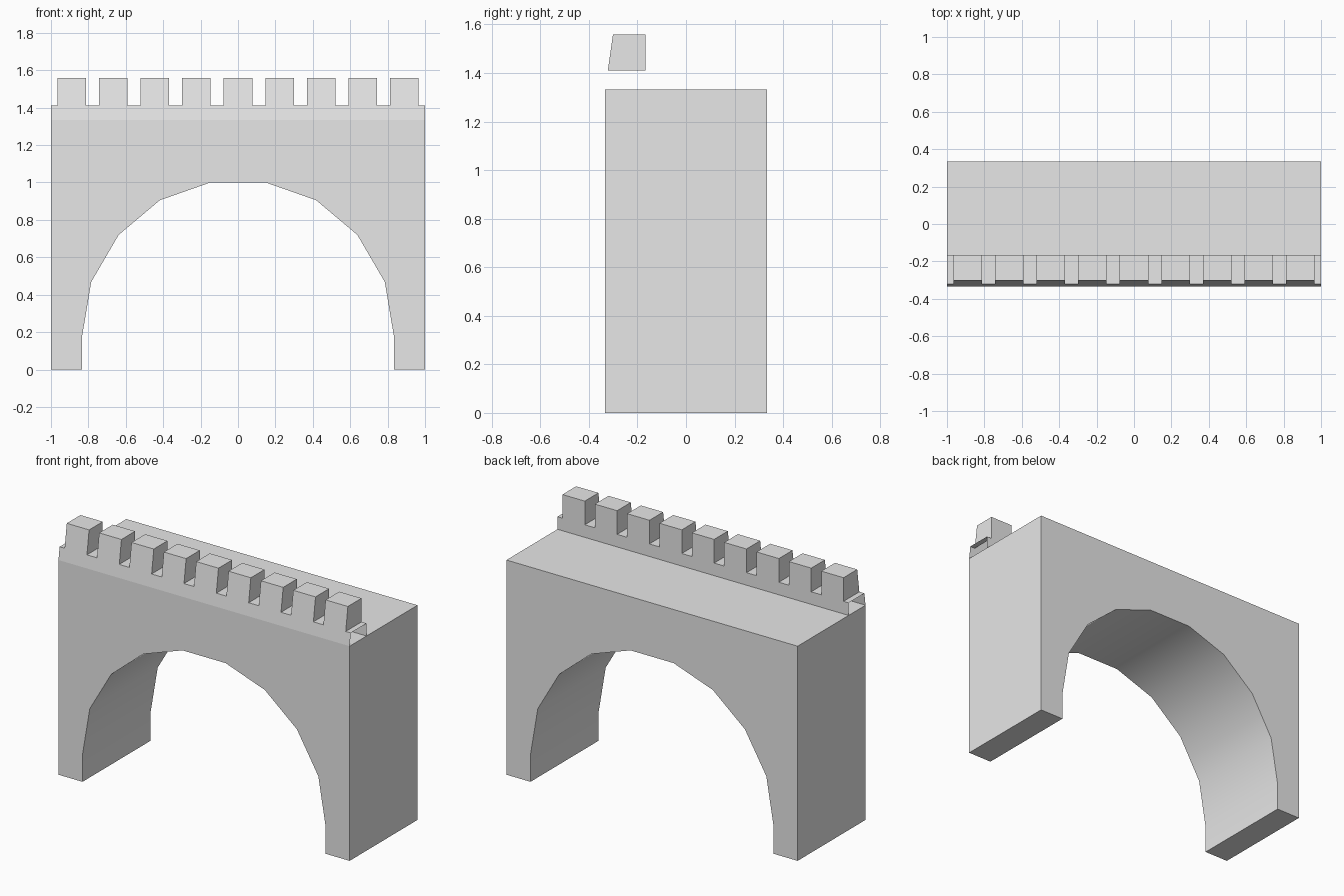
import bpy
import bmesh
from math import radians

cube = bpy.data.objects.get("Cube")
if cube:
    bpy.data.objects.remove(cube, do_unlink=True)

stone = bpy.data.materials.new("grey stone")
stone.use_nodes = True
colour = (0.8, 0.8, 0.8, 1)
stone.diffuse_color = colour
stone.node_tree.nodes["Principled BSDF"].inputs["Base Color"].default_value = colour

DEPTH, DECK, LEDGE, TOP = 0.333, 1.333, 1.411, 1.558
BACK = -0.167


def finish(bm, name):
    bmesh.ops.remove_doubles(bm, verts=bm.verts, dist=1e-5)
    mesh = bpy.data.meshes.new(name)
    bm.to_mesh(mesh)
    bm.free()
    mesh.materials.append(stone)
    obj = bpy.data.objects.new(name, mesh)
    bpy.context.collection.objects.link(obj)
    return obj


# Arched bridge body: mirrored outline extruded through its depth
half = [(0.148, 1.0), (0.418, 0.905), (0.638, 0.72), (0.785, 0.468),
        (0.835, 0.17), (0.835, 0), (1, 0), (1, DECK)]
outline = half + [(-x, z) for x, z in reversed(half)]
bm = bmesh.new()
face = bm.faces.new([bm.verts.new((x, -DEPTH, z)) for x, z in outline])
ext = bmesh.ops.extrude_face_region(bm, geom=[face])
verts = [g for g in ext["geom"] if isinstance(g, bmesh.types.BMVert)]
bmesh.ops.translate(bm, verts=verts, vec=(0, 2 * DEPTH, 0))
bmesh.ops.recalc_face_normals(bm, faces=bm.faces)
body = finish(bm, "arch_body")
bpy.ops.object.select_all(action="DESELECT")
body.select_set(True)
bpy.context.view_layer.objects.active = body
bpy.ops.object.shade_smooth_by_angle(angle=radians(30))

# Battlement: hollow strip with open ends, sloping front and nine merlons
front_low, front_mid, front_top = (-DEPTH, DECK), (-0.322, LEDGE), (-0.301, TOP)
back_top, back_mid, back_low = (BACK, TOP), (BACK, LEDGE), (BACK, DECK)
ledge_chain = [front_low, front_mid, back_mid, back_low]
merlon_chain = [front_low, front_mid, front_top, back_top, back_mid, back_low]
side = [front_mid, back_mid, back_top, front_top]

bm = bmesh.new()


def quad(points):
    bm.faces.new([bm.verts.new(p) for p in points])


def strip(x0, x1, chain):
    for p, q in zip(chain, chain[1:]):
        quad([(x0, *p), (x1, *p), (x1, *q), (x0, *q)])


COUNT, HALF_WIDTH = 9, 0.0765
pitch = 2 / COUNT
start = -1
for i in range(COUNT):
    centre = -1 + pitch * (i + 0.5)
    x0, x1 = centre - HALF_WIDTH, centre + HALF_WIDTH
    strip(start, x0, ledge_chain)
    strip(x0, x1, merlon_chain)
    quad([(x1, *p) for p in side])
    quad([(x0, *p) for p in reversed(side)])
    start = x1
strip(start, 1, ledge_chain)
finish(bm, "battlement")
